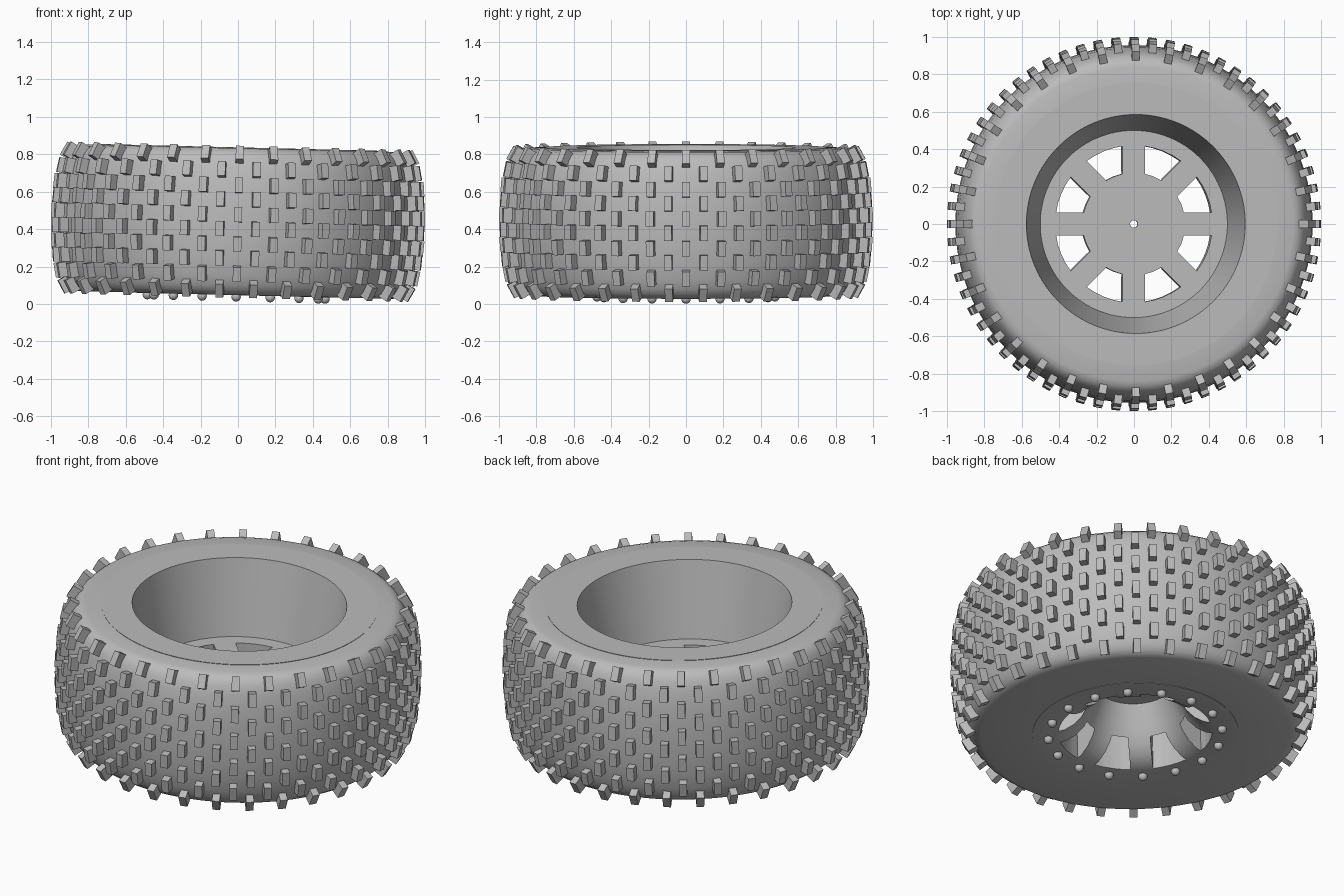
import bpy, bmesh
from math import sin, cos, pi, asin, radians
from mathutils import Matrix, Vector

if "Cube" in bpy.data.objects:
    bpy.data.objects.remove(bpy.data.objects["Cube"])

grey = bpy.data.materials.new("plain grey")
grey.use_nodes = True
grey.diffuse_color = (0.5, 0.5, 0.5, 1)
grey.node_tree.nodes["Principled BSDF"].inputs["Base Color"].default_value = (0.5, 0.5, 0.5, 1)

# The whole wheel leans slightly about y
LEAN = Matrix.Translation((0, 0, 0.44)) @ Matrix.Rotation(radians(1.4), 4, "Y")


def add_object(name, bm):
    bmesh.ops.recalc_face_normals(bm, faces=bm.faces)
    mesh = bpy.data.meshes.new(name)
    bm.to_mesh(mesh)
    bm.free()
    mesh.materials.append(grey)
    obj = bpy.data.objects.new(name, mesh)
    bpy.context.collection.objects.link(obj)
    obj.matrix_world = LEAN
    return obj


def smooth(obj, angle):
    bpy.ops.object.select_all(action="DESELECT")
    obj.select_set(True)
    bpy.context.view_layer.objects.active = obj
    bpy.ops.object.shade_smooth_by_angle(angle=radians(angle))


def lathe(name, profile, steps=128):
    """Spin a closed (radius, height) loop about z."""
    bm = bmesh.new()
    rings = []
    for i in range(steps):
        a = 2 * pi * i / steps
        rings.append([bm.verts.new((r * cos(a), r * sin(a), z)) for r, z in profile])
    n = len(profile)
    for i in range(steps):
        p, q = rings[i], rings[(i + 1) % steps]
        for j in range(n):
            k = (j + 1) % n
            bm.faces.new((p[j], q[j], q[k], p[k]))
    return add_object(name, bm)


# Tyre: rounded tread and shoulders, flat sidewalls
half = [(0.955, 0), (0.952, 0.1), (0.944, 0.2), (0.926, 0.29), (0.908, 0.34),
        (0.89, 0.367), (0.868, 0.384), (0.84, 0.392)]
upper = half + [(0.72, 0.395)]
lower = [(r, -z) for r, z in half[:0:-1]]
tyre = lathe("tyre", [(0.53, -0.391)] + lower + upper)
smooth(tyre, 35)

# Rim: tapered barrel above, flat floor, bell-shaped recess below
rim = lathe("rim", [
    (0.02, -0.04), (0.5, -0.04), (0.585, 0.397), (0.755, 0.397), (0.56, -0.393),
    (0.44, -0.393), (0.385, -0.38), (0.335, -0.35), (0.29, -0.3), (0.255, -0.23),
    (0.225, -0.16), (0.2, -0.1), (0.02, -0.1)])

# Windows between eight spokes of constant width
bm = bmesh.new()
for i in range(8):
    mid = (i + 0.5) * pi / 4
    corners = []
    for r, order in ((0.42, (-1, -0.5, 0, 0.5, 1)), (0.275, (1, 0, -1))):
        spread = pi / 8 - asin(0.061 / r)
        corners += [(r * cos(mid + s * spread), r * sin(mid + s * spread)) for s in order]
    low = [bm.verts.new((x, y, -0.6)) for x, y in corners]
    high = [bm.verts.new((x, y, 0.1)) for x, y in corners]
    bm.faces.new(low)
    bm.faces.new(high)
    for j in range(len(low)):
        k = (j + 1) % len(low)
        bm.faces.new((low[j], low[k], high[k], high[j]))
cutter = add_object("window_cutter", bm)
cutter.hide_render = True
cut = rim.modifiers.new("windows", "BOOLEAN")
cut.object = cutter
cut.solver = "EXACT"
bpy.context.view_layer.objects.active = rim
bpy.ops.object.modifier_apply(modifier=cut.name)
bpy.data.objects.remove(cutter)
smooth(rim, 30)

# Ring of round bolt heads under the rim
bm = bmesh.new()
for i in range(16):
    a = i * pi / 8
    place = Matrix.Translation((0.475 * cos(a), 0.475 * sin(a), -0.402))
    bmesh.ops.create_uvsphere(bm, u_segments=16, v_segments=10, radius=0.025, matrix=place)
smooth(add_object("rim_bolts", bm), 60)


# Tread knobs: staggered columns of blocks standing off the tyre surface
def surface(z):
    """Radius and outward lean of the tread at a height."""
    for (r0, z0), (r1, z1) in zip(half, half[1:]):
        if abs(z) <= z1:
            lean = (r0 - r1) / (z1 - z0)
            return r0 - lean * (abs(z) - z0), min(lean, 0.55) * (1 if z > 0 else -1)


bm = bmesh.new()
COLUMNS = 64
for i in range(COLUMNS):
    start = -0.275 if i % 2 == 0 else -0.35
    for row in range(5):
        z = start + row * 0.156
        r, lean = surface(z)
        out = Vector((1, 0, lean)).normalized()
        up = Vector((-out.z, 0, out.x))
        axes = Matrix((out, (0, 1, 0), up)).transposed().to_4x4()
        place = (Matrix.Rotation(2 * pi * i / COLUMNS, 4, "Z")
                 @ Matrix.Translation(Vector((r, 0, z)) + out * 0.01) @ axes
                 @ Matrix.Diagonal((0.07, 0.042, 0.08, 1)))
        bmesh.ops.create_cube(bm, size=1, matrix=place)
add_object("tread_knobs", bm)
